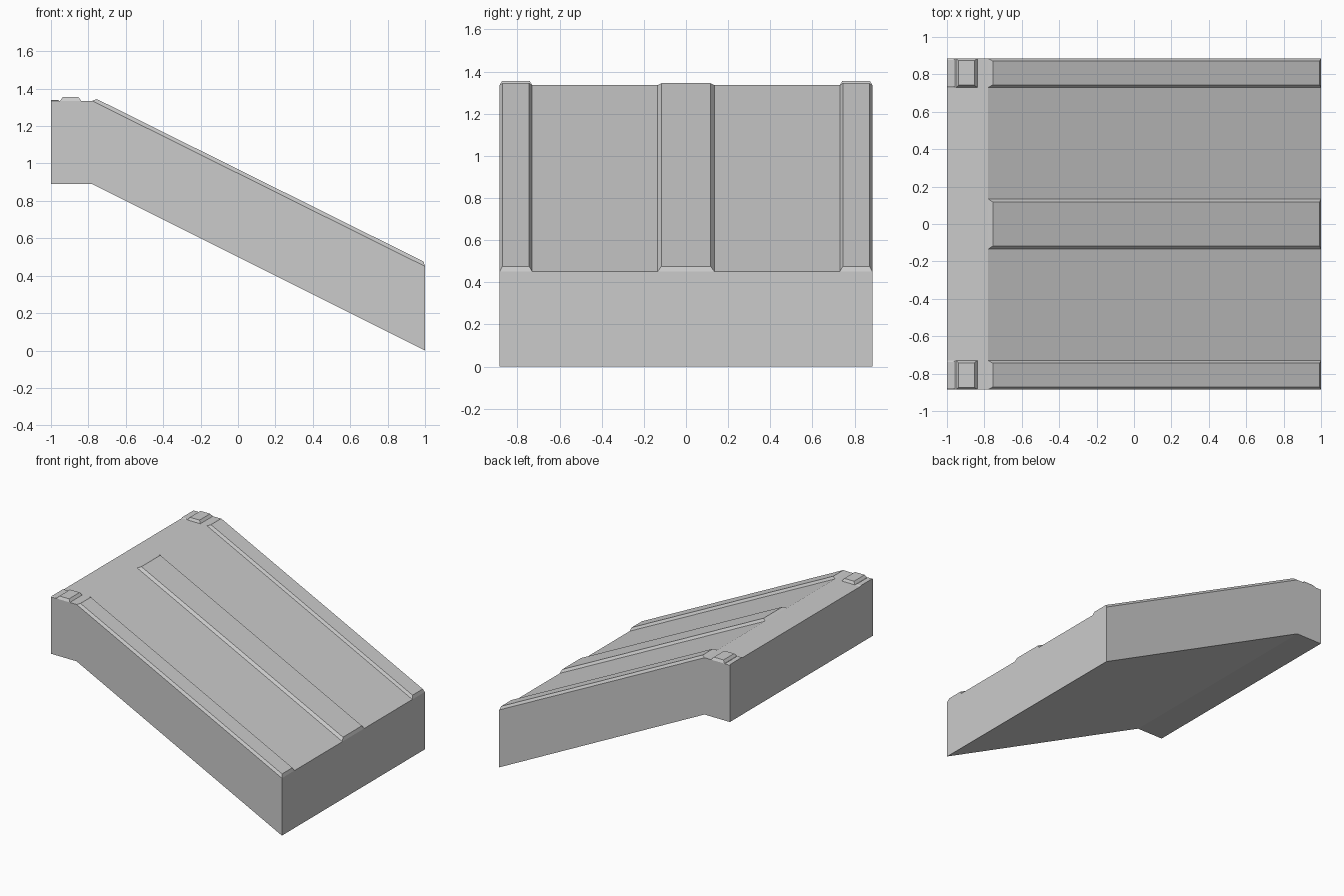
import bpy
import bmesh

cube = bpy.data.objects.get("Cube")
if cube:
    bpy.data.objects.remove(cube, do_unlink=True)

grey = bpy.data.materials.new("light grey")
grey.use_nodes = True
grey.diffuse_color = (0.6, 0.6, 0.6, 1)
grey.node_tree.nodes["Principled BSDF"].inputs["Base Color"].default_value = grey.diffuse_color

HALF_WIDTH = 0.885
CREST = -0.78       # where the landing meets the slope
LANDING = 1.335
SLOPE_END = 0.45


def surface(x):
    """Height of the upper face at x."""
    if x <= CREST:
        return LANDING
    return LANDING + (SLOPE_END - LANDING) * (x - CREST) / (1 - CREST)


def loft(name, lower, upper):
    """Solid between two matching rings of points."""
    bm = bmesh.new()
    a = [bm.verts.new(p) for p in lower]
    b = [bm.verts.new(p) for p in upper]
    bm.faces.new(list(reversed(a)))
    bm.faces.new(b)
    for i in range(len(a)):
        j = (i + 1) % len(a)
        bm.faces.new((a[i], a[j], b[j], b[i]))
    bmesh.ops.recalc_face_normals(bm, faces=bm.faces)
    mesh = bpy.data.meshes.new(name)
    bm.to_mesh(mesh)
    bm.free()
    mesh.materials.append(grey)
    obj = bpy.data.objects.new(name, mesh)
    bpy.context.collection.objects.link(obj)
    return obj


def raised_panel(name, x0, x1, y0, y1, height, inset_x0, inset_x1, inset_y):
    """Chamfered panel that follows the upper face."""
    def ring(xa, xb, ya, yb, lift):
        return [(x, y, surface(x) + lift)
                for x, y in ((xa, ya), (xb, ya), (xb, yb), (xa, yb))]
    return loft(name, ring(x0, x1, y0, y1, 0),
                ring(x0 + inset_x0, x1 - inset_x1, y0 + inset_y, y1 - inset_y, height))


# Sloping body with a short level landing
profile = [(-1, 0.89), (CREST, 0.89), (1, 0), (1, SLOPE_END), (CREST, LANDING), (-1, LANDING)]
loft("ramp_body", [(x, -HALF_WIDTH, z) for x, z in profile],
     [(x, HALF_WIDTH, z) for x, z in profile])

# Centre rail, side rails and landing pads
raised_panel("centre_rail", CREST, 1, -0.135, 0.135, 0.022, 0.025, 0.008, 0.018)
for side, y0, y1 in (("right", -HALF_WIDTH, -0.73), ("left", 0.73, HALF_WIDTH)):
    raised_panel(side + "_rail", CREST, 1, y0, y1, 0.022, 0.025, 0.008, 0.014)
    raised_panel(side + "_landing_pad", -0.952, -0.838, y0, y1, 0.02, 0.015, 0.015, 0.012)
    raised_panel(side + "_edge_pad", -1, -0.955, y0, y1, 0.005, 0, 0.008, 0.008)
